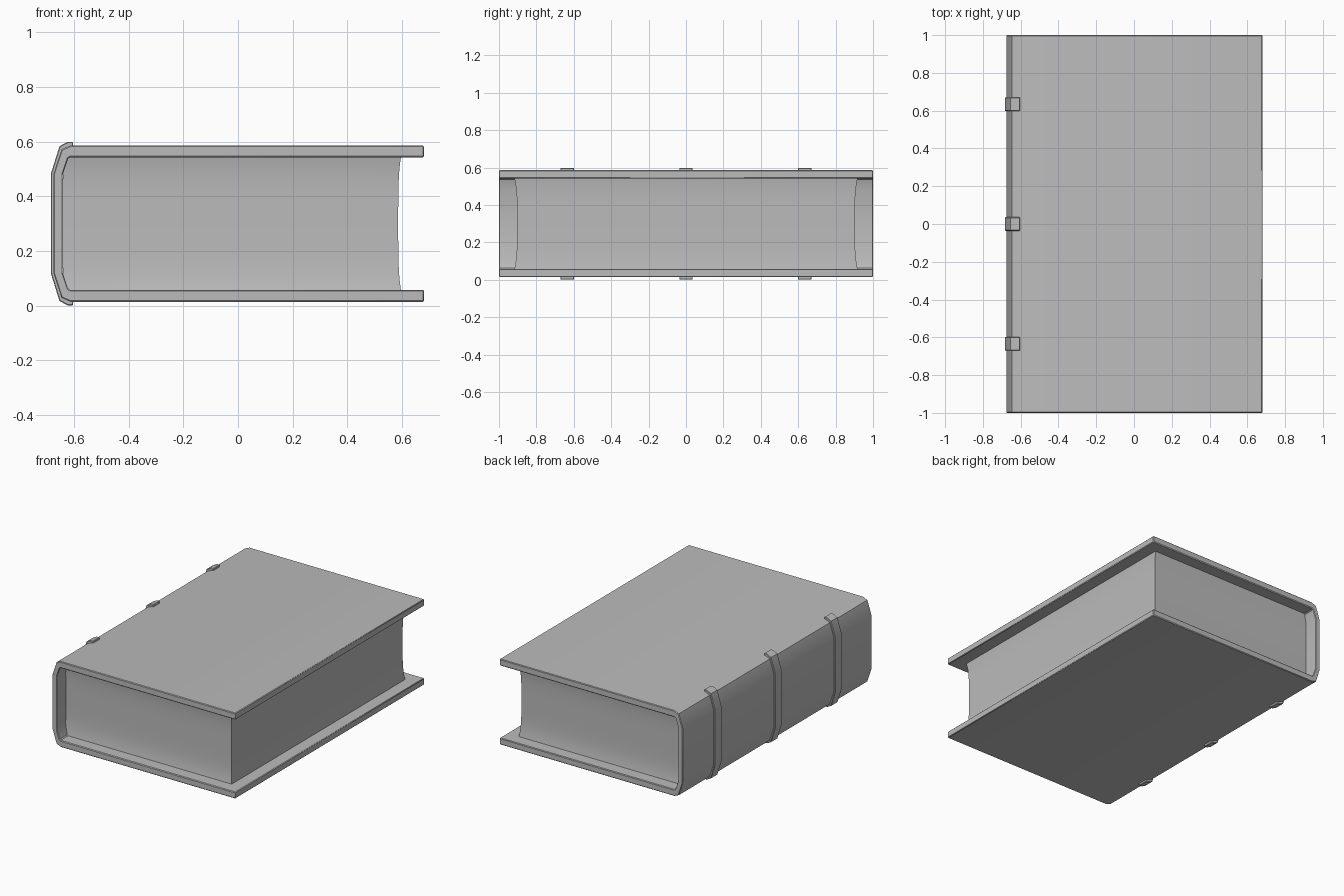
import bpy, bmesh, math

cube = bpy.data.objects.get("Cube")
if cube:
    bpy.data.objects.remove(cube, do_unlink=True)

GREY = (0.5, 0.5, 0.5, 1)
mat = bpy.data.materials.new("plain grey")
mat.use_nodes = True
mat.diffuse_color = GREY
mat.node_tree.nodes["Principled BSDF"].inputs["Base Color"].default_value = GREY
MID = 0.3  # height of the book's middle plane


def finish(name, bm, bevel=0.0):
    bmesh.ops.recalc_face_normals(bm, faces=bm.faces)
    mesh = bpy.data.meshes.new(name)
    bm.to_mesh(mesh)
    bm.free()
    mesh.materials.append(mat)
    ob = bpy.data.objects.new(name, mesh)
    bpy.context.collection.objects.link(ob)
    bpy.ops.object.select_all(action='DESELECT')
    bpy.context.view_layer.objects.active = ob
    ob.select_set(True)
    bpy.ops.object.shade_smooth_by_angle(angle=math.radians(30))
    if bevel:
        mod = ob.modifiers.new("soft_edges", 'BEVEL')
        mod.width = bevel
        mod.segments = 1
        mod.limit_method = 'ANGLE'
        mod.angle_limit = math.radians(60)
    return ob


def wrap(name, outer, inner, y0, y1, bevel):
    """Extrude a C-shaped shell along y; half profiles are mirrored in z."""
    def full(half):
        return half + [(x, 2 * MID - z) for x, z in reversed(half)]
    out, inn = full(outer), full(inner)
    bm = bmesh.new()
    rings = [[[bm.verts.new((x, y, z)) for x, z in path] for path in (out, inn)]
             for y in (y0, y1)]
    (ao, ai), (bo, bi) = rings
    for i in range(len(out) - 1):
        j = i + 1
        bm.faces.new((ao[i], ao[j], ai[j], ai[i]))
        bm.faces.new((bo[i], bo[j], bi[j], bi[i]))
        bm.faces.new((ao[i], ao[j], bo[j], bo[i]))
        bm.faces.new((ai[i], ai[j], bi[j], bi[i]))
    for k in (0, -1):
        bm.faces.new((ao[k], ai[k], bi[k], bo[k]))
    return finish(name, bm, bevel)


# Cover: two boards joined by a rounded spine
cover_out = [(0.68, 0.586), (-0.612, 0.586), (-0.645, 0.572), (-0.675, 0.48)]
cover_in = [(0.68, 0.542), (-0.615, 0.542), (-0.622, 0.537), (-0.641, 0.48)]
wrap("cover", cover_out, cover_in, -0.995, 0.995, 0.004)

# Raised bands across the spine
band_out = [(-0.603, 0.599), (-0.623, 0.599), (-0.653, 0.583), (-0.684, 0.483)]
band_in = [(-0.603, 0.58), (-0.612, 0.58), (-0.64, 0.567), (-0.67, 0.478)]
for label, y in (("front", -0.635), ("middle", 0), ("back", 0.635)):
    wrap("spine_band_" + label, band_out, band_in, y - 0.036, y + 0.036, 0.003)

# Page block: stacked outlines that flare where they meet the boards
bm = bmesh.new()
levels = 16
z_low, z_high = 0.055, 0.545
previous = None
for i in range(levels + 1):
    t = 2 * i / levels - 1
    z = MID + t * (z_high - z_low) / 2
    flare = abs(t) ** 4
    right = 0.586 + 0.01 * flare
    left = -0.645 + 0.02 * flare
    side = 0.903 + 0.015 * flare
    ring = [bm.verts.new((x, y, z)) for x, y in
            ((left, -side), (right, -side), (right, side), (left, side))]
    if previous:
        for k in range(4):
            n = (k + 1) % 4
            bm.faces.new((previous[k], previous[n], ring[n], ring[k]))
    else:
        bm.faces.new(ring)
    previous = ring
bm.faces.new(previous)
finish("page_block", bm)

# Small overhang of the boards at head and tail
for ob in bpy.data.objects:
    if ob.name == "cover":
        ob.scale.y = 1 / 0.995
